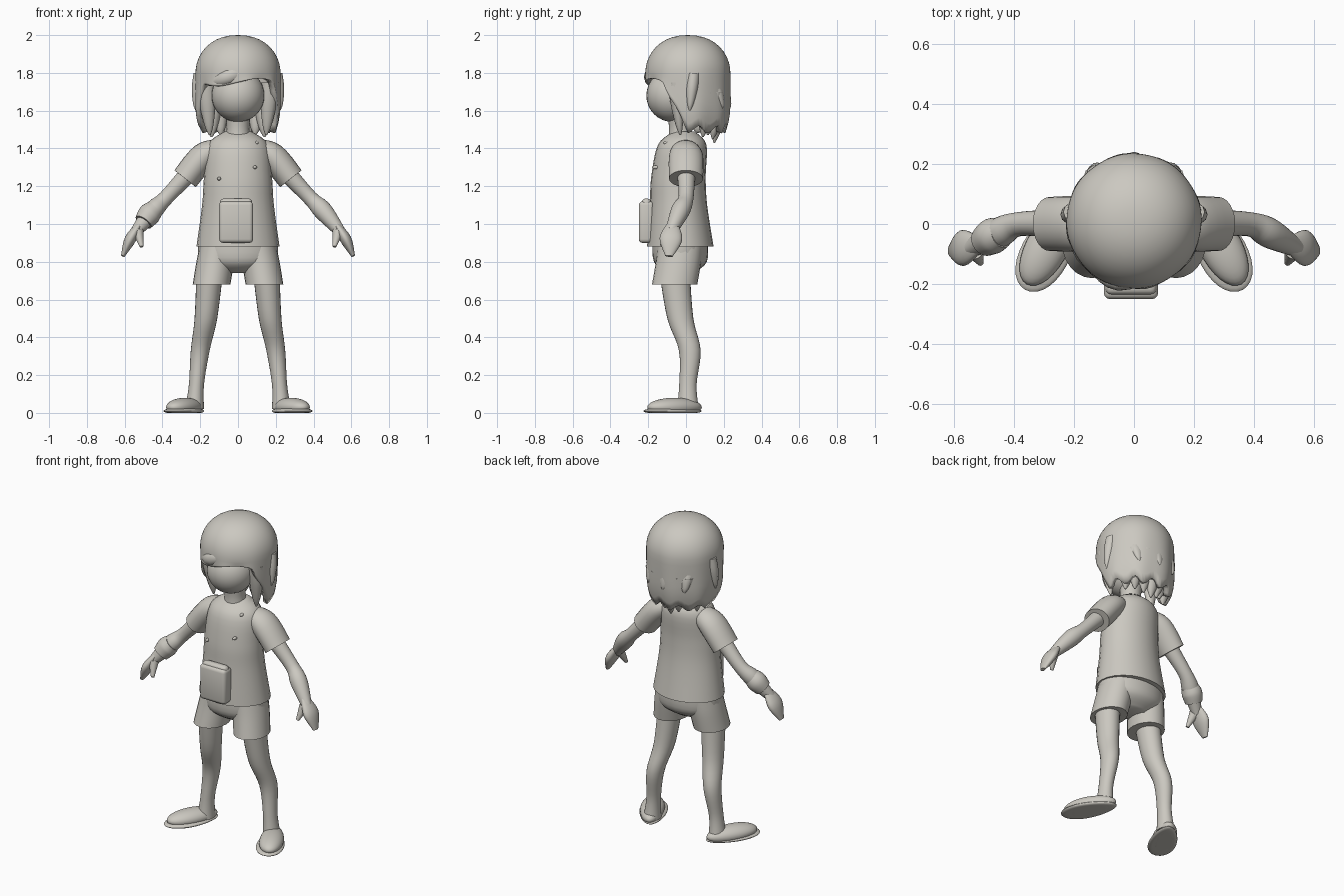
import bpy, bmesh, math
from math import sin, cos, pi, tau
from mathutils import Matrix, Vector

if "Cube" in bpy.data.objects:
    bpy.data.objects.remove(bpy.data.objects["Cube"], do_unlink=True)

X_AXIS, Y_AXIS, Z_AXIS = Vector((1, 0, 0)), Vector((0, 1, 0)), Vector((0, 0, 1))

clay_colour = (0.6, 0.58, 0.53, 1)
clay = bpy.data.materials.new("warm grey clay")
clay.use_nodes = True
clay.diffuse_color = clay_colour
clay.node_tree.nodes["Principled BSDF"].inputs["Base Color"].default_value = clay_colour


def finish(name, bm):
    """Turn a bmesh into a smooth shaded clay object."""
    bmesh.ops.recalc_face_normals(bm, faces=bm.faces)
    mesh = bpy.data.meshes.new(name)
    bm.to_mesh(mesh)
    bm.free()
    mesh.materials.append(clay)
    part = bpy.data.objects.new(name, mesh)
    bpy.context.collection.objects.link(part)
    bpy.ops.object.select_all(action='DESELECT')
    part.select_set(True)
    bpy.context.view_layer.objects.active = part
    bpy.ops.object.shade_smooth_by_angle(angle=math.radians(50))
    return part


def spline(keys, steps=5):
    """Smooth curve through the keys."""
    last = len(keys) - 1
    curve = []
    for i in range(last):
        before, start = Vector(keys[max(i - 1, 0)]), Vector(keys[i])
        end, after = Vector(keys[i + 1]), Vector(keys[min(i + 2, last)])
        leave, arrive = (end - before) / 2, (after - start) / 2
        for step in range(steps):
            t = step / steps
            ease = t * t * (3 - 2 * t)
            curve.append(start.lerp(end, ease) + leave * (t * (1 - t) ** 2)
                         - arrive * (t * t * (1 - t)))
    return curve + [Vector(keys[last])]


def tube(name, keys, depth=1, across=X_AXIS, level=False, mirror=1, sides=24):
    """Loft of ellipses; each key is x, y, z and the half width along 'across'."""
    bm = bmesh.new()
    curve = spline(keys)
    loops = []
    for i, key in enumerate(curve):
        ahead, behind = curve[min(i + 1, len(curve) - 1)], curve[max(i - 1, 0)]
        along = Z_AXIS if level else (ahead.xyz - behind.xyz).normalized()
        wide = (across - along * along.dot(across)).normalized()
        deep = along.cross(wide) * depth
        loop = []
        for k in range(sides):
            a = tau * k / sides
            spot = key.xyz + (wide * cos(a) + deep * sin(a)) * key.w
            loop.append(bm.verts.new((spot.x * mirror, spot.y, spot.z)))
        loops.append(loop)
    for low, high in zip(loops, loops[1:]):
        for k in range(sides):
            bm.faces.new((low[k - 1], low[k], high[k], high[k - 1]))
    bm.faces.new(loops[0])
    bm.faces.new(loops[-1])
    return finish(name, bm)


def lock(name, root, tip, width, mirror=1):
    """Flat strand of hair that tapers from root to tip."""
    root, tip = Vector(root), Vector(tip)
    keys = [(*root.lerp(tip, t), width * (1 - t ** 3) + .005) for t in (0, .4, .8, 1)]
    tube(name, keys, depth=.8, level=True, mirror=mirror, sides=12)


def ball(name, centre, radii, turn=0, mirror=1, flare=0):
    """Ellipsoid, cut flat at the ground, widened towards its front by 'flare'."""
    bm = bmesh.new()
    bmesh.ops.create_uvsphere(bm, u_segments=32, v_segments=16, radius=1)
    place = Matrix.Rotation(turn, 3, 'Z') @ Matrix.Diagonal(radii)
    for v in bm.verts:
        v.co.x *= 1 - flare * v.co.y
        spot = place @ v.co + Vector(centre)
        v.co = (spot.x * mirror, spot.y, max(spot.z, 0))
    finish(name, bm)


def box(name, centre, size):
    """Box with rounded edges."""
    bm = bmesh.new()
    bmesh.ops.create_cube(bm, size=1)
    for v in bm.verts:
        v.co = Matrix.Diagonal(size) @ v.co + Vector(centre)
    bmesh.ops.bevel(bm, geom=bm.edges[:], offset=.02, segments=3, profile=.5, affect='EDGES')
    finish(name, bm)


# Trunk and head
tube("shirt", [(0, -.03, .88, .22), (0, -.04, 1.1, .19), (0, -.04, 1.25, .18),
               (0, -.02, 1.42, .16), (0, -.01, 1.49, .07)], depth=.8, level=True)
tube("neck", [(0, -.02, 1.4, .08), (0, -.03, 1.5, .06), (0, -.03, 1.6, .07)], level=True)
ball("face", (0, -.07, 1.68), (.14, .14, .14))
tube("shorts_hips", [(0, -.03, .74, .1), (0, -.03, .8, .2), (0, -.03, .92, .21)],
     depth=.7, level=True)

# Limbs and side hair, mirrored
for side, mirror in (("left", 1), ("right", -1)):
    tube("shorts_leg_" + side, [(.14, -.06, .68, .1), (.12, -.04, .8, .1), (.1, -.03, .9, .1)],
         depth=1.2, level=True, mirror=mirror)
    tube("leg_" + side, [(.15, -.06, .74, .07), (.17, -.03, .5, .06), (.2, .02, .33, .05),
                         (.22, .01, .15, .04), (.23, .01, .02, .05)],
         depth=1.15, level=True, mirror=mirror)
    ball("foot_" + side, (.28, -.06, .03), (.07, .16, .05), turn=.5, mirror=mirror, flare=.1)
    ball("sole_" + side, (.28, -.07, .01), (.08, .17, .02), turn=.5, mirror=mirror, flare=.2)
    tube("sleeve_" + side, [(.09, -.01, 1.4, .06), (.18, 0, 1.36, .09), (.28, 0, 1.24, .09)],
         depth=.8, across=Y_AXIS, mirror=mirror)
    tube("arm_" + side, [(.24, 0, 1.29, .05), (.38, 0, 1.14, .04), (.45, -.03, 1.07, .05),
                         (.54, -.08, .96, .03)], across=Y_AXIS, mirror=mirror)
    tube("hand_" + side, [(.52, -.07, 1, .03), (.57, -.08, .92, .06), (.61, -.09, .83, .02)],
         depth=.5, across=Y_AXIS, mirror=mirror)
    tube("thumb_" + side, [(.53, -.09, .96, .03), (.51, -.13, .88, .01)],
         across=Y_AXIS, mirror=mirror, sides=12)
    lock("front_lock_" + side, (.17, -.06, 1.75), (.15, -.03, 1.47), .04, mirror)
    lock("ear_lock_" + side, (.19, .04, 1.8), (.22, .02, 1.6), .04, mirror)
    lock("rear_lock_" + side, (.14, .11, 1.7), (.14, .09, 1.46), .05, mirror)

# Band on one wrist
tube("wrist_cuff", [(.44, -.03, 1.08, .05), (.47, -.04, 1.05, .06), (.5, -.06, 1.01, .05)],
     across=Y_AXIS, mirror=-1)


# Hair cap: dome with a hem that drops from the fringe to the nape
def hem_height(angle):
    back = abs(angle) / pi
    drop = min(max(back - .3, 0) * 5, 1)
    wave = .02 * sin(angle * 3) * (1 - drop) + .02 * sin(angle * 11) * drop
    return 1.75 - .25 * drop + wave


def hair_point(angle, t):
    """Point on the hair, with t running from crown to hem."""
    if t < .6:
        bend = t / .6 * pi / 2
        reach, height = sin(bend) ** .9, 1.8 + .2 * cos(bend)
    else:
        height = 1.8 + (hem_height(angle) - 1.8) * (t - .6) / .4
        reach = 1 - 5 * max(0, 1.64 - height) ** 2
    reach *= .225 * (1 + .02 * sin(angle * 8) * t ** 3)
    return reach * sin(angle), .01 - reach * cos(angle), height


columns, rows = 72, 16
bm = bmesh.new()
crown = bm.verts.new((0, .01, 2))
rings = [[bm.verts.new(hair_point(tau * k / columns - pi, row / rows)) for k in range(columns)]
         for row in range(1, rows + 1)]
for k in range(columns):
    bm.faces.new((crown, rings[0][k - 1], rings[0][k]))
    for upper, lower in zip(rings, rings[1:]):
        bm.faces.new((upper[k - 1], lower[k - 1], lower[k], upper[k]))
hair = finish("hair_cap", bm)
shell = hair.modifiers.new("thickness", 'SOLIDIFY')
shell.thickness = .03
shell.offset = -1

# Ragged strands at the nape and flicks above them
for i in range(-2, 3):
    angle = i * .3
    x, y = .2 * sin(angle), .2 * cos(angle)
    lock("nape_lock", (x, y - .01, 1.7), (x * .8, y - .05, 1.43 + .02 * abs(i)), .05)
    if i % 2 == 0:
        lock("back_flick", (x, y - .02, 1.75), (x * 1.1, y + .03, 1.61), .04)

# Swept fringe
tube("fringe", [(-.16, -.13, 1.74, .01), (-.05, -.19, 1.78, .04), (.12, -.15, 1.85, .01)],
     depth=.8, across=Z_AXIS)

# Belly pouch with flap, and small studs on the shirt
box("pouch", (-.01, -.21, 1.01), (.18, .08, .22))
box("pouch_flap", (-.01, -.21, 1.1), (.17, .05, .07))
for x, y, z in ((-.1, -.16, 1.24), (.09, -.16, 1.3), (.1, -.1, 1.43)):
    ball("stud", (x, y, z), (.01, .02, .01))
